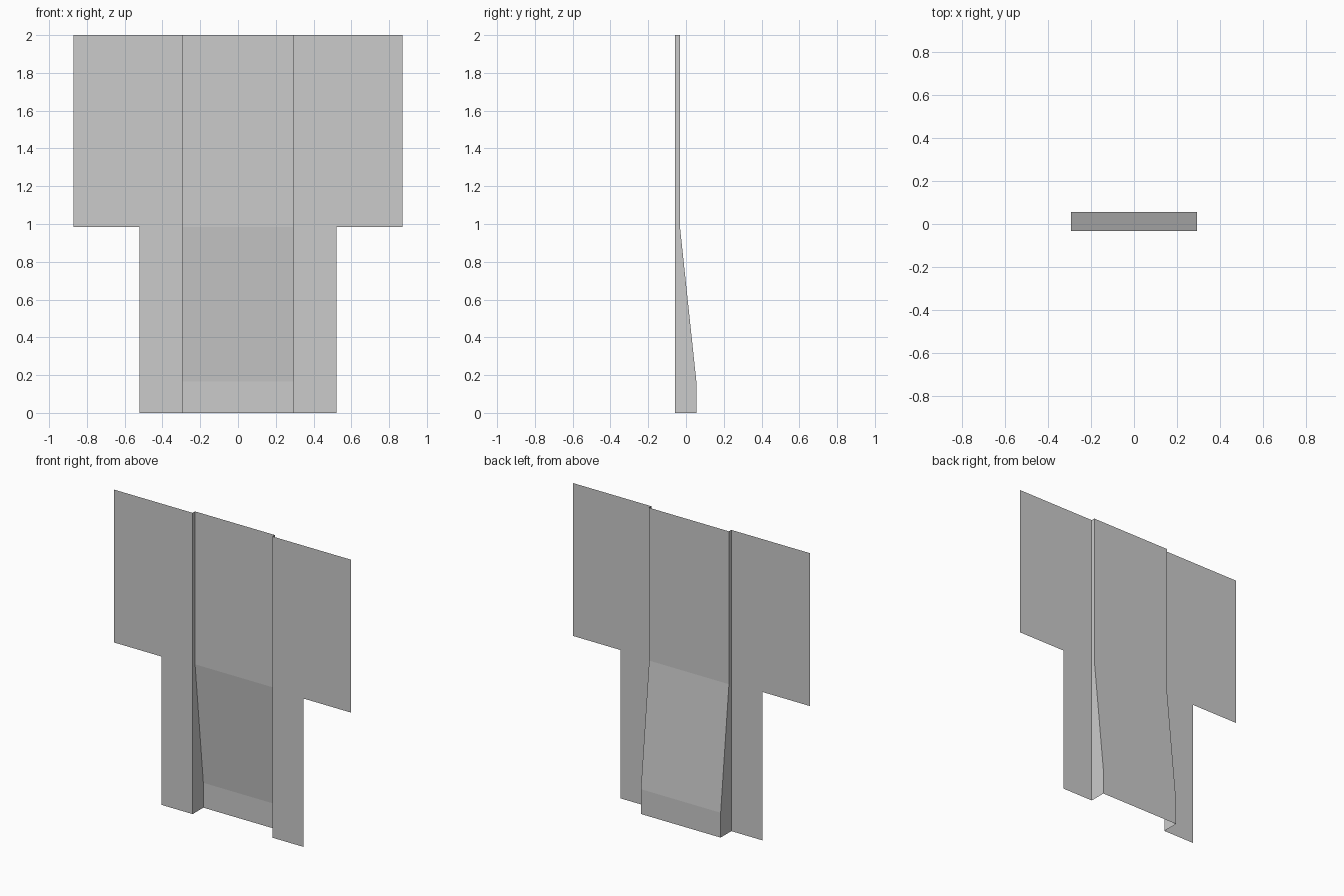
import bpy

cube = bpy.data.objects.get("Cube")
if cube:
    bpy.data.objects.remove(cube, do_unlink=True)

grey = bpy.data.materials.new("plain_grey")
grey.use_nodes = True
colour = (0.6, 0.6, 0.6, 1)
grey.diffuse_color = colour
grey.node_tree.nodes["Principled BSDF"].inputs["Base Color"].default_value = colour

HALF = 0.293        # half width of the centre channel
FRONT = -0.057      # plane of the side wings
TOP, STEP, KINK = 2.0, 0.985, 0.165

# (y, z) line of the centre panel, from top to bottom
channel = [(-0.032, TOP), (-0.032, STEP), (0.055, KINK), (0.055, 0)]
# (x, z) outline of one wing
wing = [(HALF, 0), (0.522, 0), (0.522, STEP),
        (0.871, STEP), (0.871, TOP), (HALF, TOP)]


def sheet(name, verts, faces):
    mesh = bpy.data.meshes.new(name)
    mesh.from_pydata(verts, [], faces)
    mesh.materials.append(grey)
    obj = bpy.data.objects.new(name, mesh)
    bpy.context.collection.objects.link(obj)
    return obj


# Centre panel: the channel line swept across the width
verts = [(x, y, z) for y, z in channel for x in (-HALF, HALF)]
sheet("centre_panel", verts,
      [(2 * i, 2 * i + 2, 2 * i + 3, 2 * i + 1) for i in range(len(channel) - 1)])

# Wings and channel walls on both sides, normals to the front and inward
for side, s in (("left", 1), ("right", -1)):
    order = tuple(range(len(wing)))[::s]
    sheet(side + "_wing", [(s * x, FRONT, z) for x, z in wing], [order])
    wall = [(FRONT, 0), (FRONT, TOP)] + channel
    sheet(side + "_channel_wall", [(s * HALF, y, z) for y, z in wall], [order])
